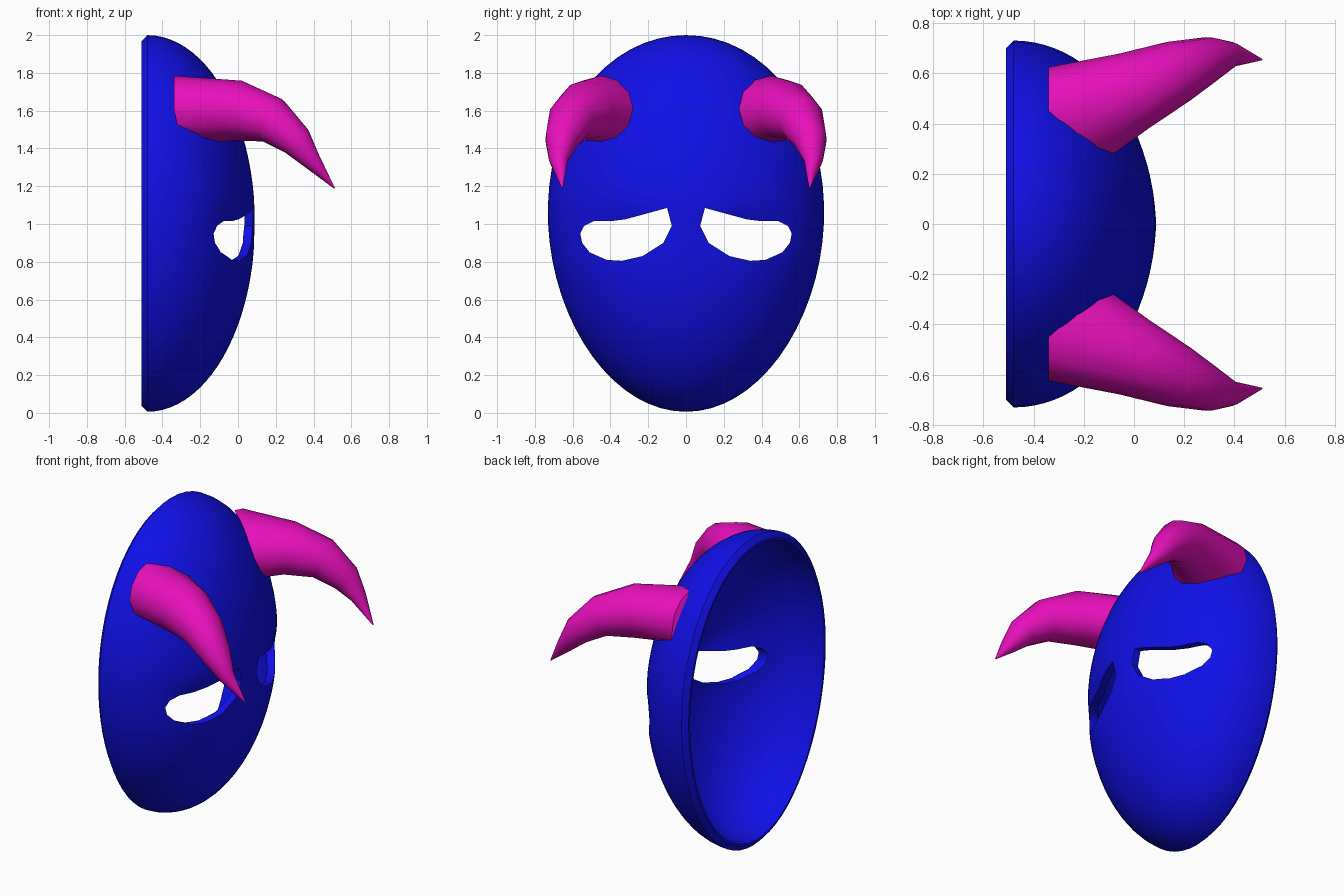
import bpy, bmesh
from math import sin, cos, pi, exp, sqrt, radians
from mathutils import Vector

if "Cube" in bpy.data.objects:
    bpy.data.objects.remove(bpy.data.objects["Cube"])


def material(name, color):
    m = bpy.data.materials.new(name)
    m.diffuse_color = color
    m.use_nodes = True
    m.node_tree.nodes["Principled BSDF"].inputs["Base Color"].default_value = m.diffuse_color
    return m


def loft(name, rings, mat=None):
    """Closed solid skinned over a list of equal-length rings."""
    bm = bmesh.new()
    loops = [[bm.verts.new(p) for p in ring] for ring in rings]
    n = len(loops[0])
    for a, b in zip(loops, loops[1:]):
        for i in range(n):
            j = (i + 1) % n
            bm.faces.new((a[i], a[j], b[j], b[i]))
    bm.faces.new(loops[0])
    bm.faces.new(loops[-1])
    bmesh.ops.recalc_face_normals(bm, faces=bm.faces)
    me = bpy.data.meshes.new(name)
    bm.to_mesh(me)
    bm.free()
    ob = bpy.data.objects.new(name, me)
    bpy.context.collection.objects.link(ob)
    if mat:
        me.materials.append(mat)
    return ob


def activate(ob):
    bpy.ops.object.select_all(action='DESELECT')
    ob.select_set(True)
    bpy.context.view_layer.objects.active = ob


blue = material("mask_blue", (0.005, 0.005, 0.8, 1))
pink = material("horn_pink", (0.8, 0.005, 0.5, 1))

# Mask: egg-shaped half shell, open at the back
BACK = -0.48


def egg(z):
    return 1 + 0.06 * (z - 1)


def shell_ring(phi, depth, half_w, half_h, n=64):
    ring = []
    for i in range(n):
        a = 2 * pi * i / n
        z = 1.003 + half_h * cos(phi) * sin(a)
        y = half_w * cos(phi) * cos(a) * egg(z)
        x = BACK + depth * sin(phi)
        # shallow eye sockets under the brow
        socket = exp(-((abs(y) - 0.36) / 0.22) ** 2 - ((z - 0.97) / 0.1) ** 2)
        ring.append((x - 0.045 * socket * sin(phi), y, z))
    return ring


N = 22
phis = [pi / 2 * k / N for k in range(N)] + [pi / 2 * 0.995]
outer = [shell_ring(p, 0.57, 0.73, 0.997) for p in phis]
inner = [shell_ring(p, 0.525, 0.68, 0.947) for p in phis]
lip = [[(-0.51, y, z) for x, y, z in shell_ring(0, 0.57, w, h)]
       for w, h in ((0.70, 0.965), (0.685, 0.95))]
mask = loft("mask", outer[::-1] + lip + inner, blue)

# Eye holes
eye = [(0.56, 0.95), (0.54, 0.99), (0.49, 1.015), (0.40, 1.015), (0.32, 1.025),
       (0.21, 1.055), (0.10, 1.085), (0.075, 0.99), (0.12, 0.90), (0.23, 0.83),
       (0.34, 0.805), (0.42, 0.81), (0.51, 0.85), (0.55, 0.90)]
for side in (1, -1):
    cutter = loft("eye_cutter", [[(x, side * y, z) for y, z in eye] for x in (-0.4, 0.4)])
    cutter.hide_render = True
    activate(mask)
    mod = mask.modifiers.new("eye_hole", 'BOOLEAN')
    mod.operation = 'DIFFERENCE'
    mod.solver = 'EXACT'
    mod.object = cutter
    bpy.ops.object.modifier_apply(modifier=mod.name)
    bpy.data.objects.remove(cutter)
activate(mask)
bpy.ops.object.shade_smooth_by_angle(angle=radians(40))


# Horns: tapered, curving forward and down, base seated on the mask
def surface_x(y, z):
    q = 1 - (y / egg(z) / 0.73) ** 2 - (z - 1) ** 2
    return BACK + 0.57 * sqrt(max(q, 0))


path = [((-0.22, 0.45, 1.61), 0.175), ((0, 0.53, 1.60), 0.16),
        ((0.18, 0.61, 1.55), 0.125), ((0.31, 0.66, 1.44), 0.088),
        ((0.39, 0.675, 1.335), 0.05), ((0.51, 0.655, 1.19), 0.003)]
pts = [Vector(p) for p, r in path]
SIDES = 12
rings = []
for k, (p, r) in enumerate(path):
    t = Vector((1, 0, 0)) if k == 0 else (pts[min(k + 1, 5)] - pts[k - 1]).normalized()
    across = t.cross(Vector((0, 0, 1))).normalized()
    up = across.cross(t)
    ring = []
    for i in range(SIDES):
        a = 2 * pi * i / SIDES
        v = pts[k] + r * (cos(a) * across + sin(a) * up)
        if k == 0:
            v.x = max(surface_x(v.y, v.z) - 0.01, -0.34)
        ring.append(v)
    rings.append(ring)
for side, label in ((1, "left"), (-1, "right")):
    horn = loft("horn_" + label, [[(v.x, side * v.y, v.z) for v in r] for r in rings], pink)
    activate(horn)
    bpy.ops.object.shade_smooth_by_angle(angle=radians(50))
